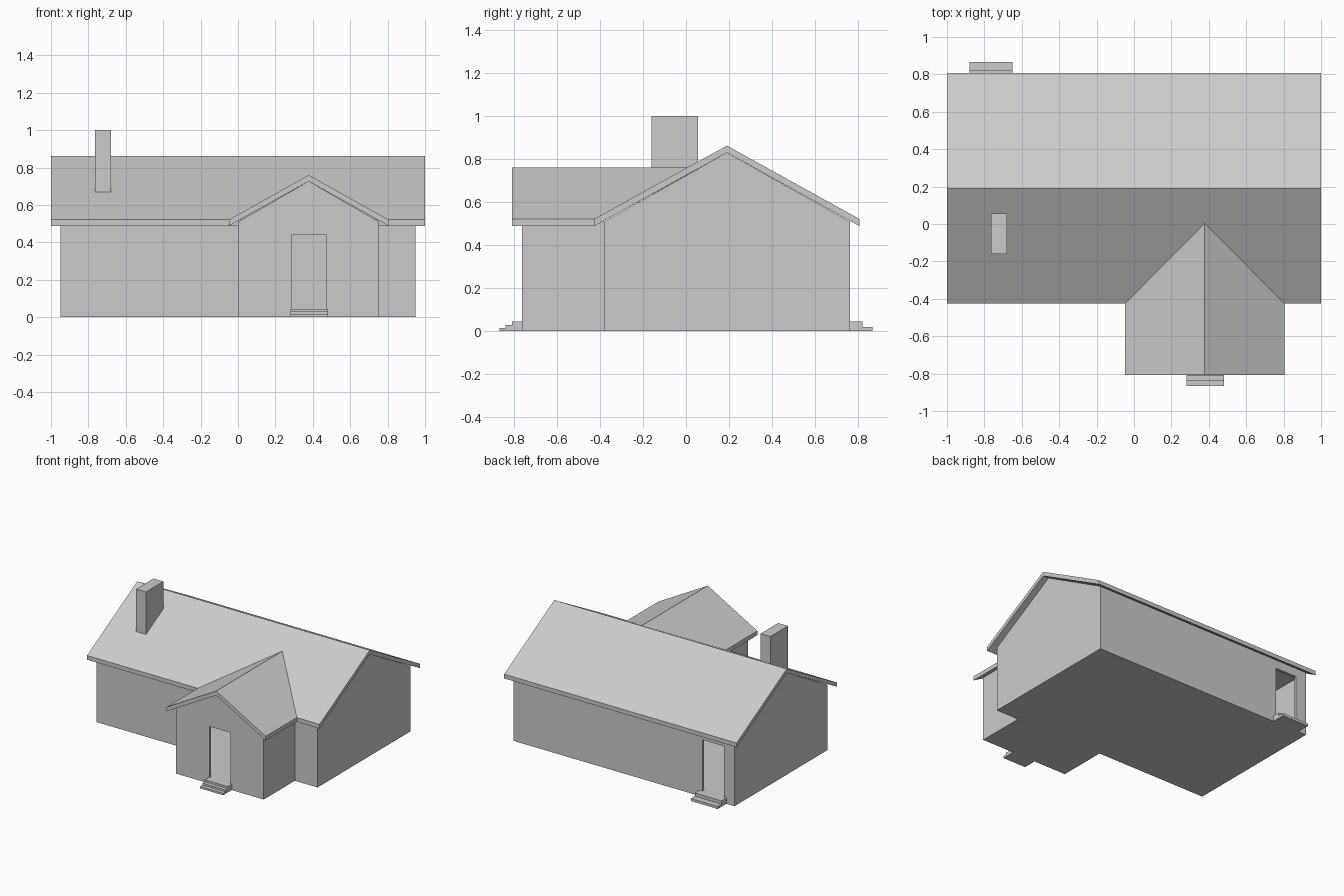
import bpy
import bmesh

cube = bpy.data.objects.get("Cube")
if cube:
    bpy.data.objects.remove(cube, do_unlink=True)

# One plain grey for the whole house
GREY = (0.6, 0.6, 0.6, 1)
grey = bpy.data.materials.new("light grey")
grey.use_nodes = True
grey.diffuse_color = GREY
grey.node_tree.nodes["Principled BSDF"].inputs["Base Color"].default_value = GREY


def prism(name, outline, axis, start, end):
    """Extrude a flat outline along an axis; start and end may vary per point."""
    def place(point, depth):
        u, v = point
        return {"x": (depth, u, v), "y": (u, depth, v), "z": (u, v, depth)}[axis]

    count = len(outline)
    starts = start if isinstance(start, list) else [start] * count
    ends = end if isinstance(end, list) else [end] * count
    bm = bmesh.new()
    a = [bm.verts.new(place(p, d)) for p, d in zip(outline, starts)]
    b = [bm.verts.new(place(p, d)) for p, d in zip(outline, ends)]
    bm.faces.new(a)
    bm.faces.new(b[::-1])
    for i in range(count):
        j = (i + 1) % count
        bm.faces.new((a[i], b[i], b[j], a[j]))
    bmesh.ops.recalc_face_normals(bm, faces=bm.faces)
    mesh = bpy.data.meshes.new(name)
    bm.to_mesh(mesh)
    bm.free()
    mesh.materials.append(grey)
    obj = bpy.data.objects.new(name, mesh)
    bpy.context.collection.objects.link(obj)
    return obj


def box(name, x0, x1, y0, y1, z0, z1):
    return prism(name, [(x0, y0), (x1, y0), (x1, y1), (x0, y1)], "z", z0, z1)


def roof_outline(mid, half, eave, ridge):
    """Bent slab seen from its gable end."""
    return [(mid - half, eave), (mid, ridge), (mid + half, eave),
            (mid + half, eave - THICK), (mid, ridge - THICK), (mid - half, eave - THICK)]


THICK = 0.033          # roof
WALL = 0.02
EAVE = 0.522
FLOOR = 0.045
DOOR_TOP = 0.443
SIDE = 0.95            # main block half length
FRONT, BACK = -0.38, 0.762
RIDGE_Y, RIDGE_Z = 0.19, 0.863
WING_L, WING_R, WING_FRONT = 0.0, 0.755, -0.762
WING_MID, WING_RIDGE = 0.378, 0.76
WALL_TOP = 0.51

# Roofs: the wing roof is mitred along the valleys
prism("main_roof", roof_outline(RIDGE_Y, 0.616, EAVE, RIDGE_Z), "x", -1, 1)
valley = [-0.426, 0.005, -0.426]
prism("wing_roof", roof_outline(WING_MID, 0.426, EAVE, WING_RIDGE), "y",
      -0.808, valley + valley)

# Main gable walls
gable = [(FRONT, 0), (BACK, 0), (BACK, WALL_TOP),
         (RIDGE_Y, RIDGE_Z - THICK), (FRONT, WALL_TOP)]
for name, x, inner in (("right_gable_wall", -SIDE, WALL - SIDE),
                       ("left_gable_wall", SIDE, SIDE - WALL)):
    prism(name, gable, "x", x, inner)

# Door walls, each with an open doorway
DOORS = {"front": (0.288, 0.47), "back": (-0.86, -0.675)}


def doorway(x0, x1):
    return [(x0, 0), (x0, DOOR_TOP), (x1, DOOR_TOP), (x1, 0)]


prism("wing_front_wall", [(WING_L, 0)] + doorway(*DOORS["front"]) +
      [(WING_R, 0), (WING_R, WALL_TOP), (WING_MID, WING_RIDGE - THICK), (WING_L, WALL_TOP)],
      "y", WING_FRONT, WING_FRONT + WALL)
prism("back_wall", [(-SIDE, 0)] + doorway(*DOORS["back"]) +
      [(SIDE, 0), (SIDE, WALL_TOP), (-SIDE, WALL_TOP)], "y", BACK - WALL, BACK)

# Plain walls
box("front_wall_right", -SIDE, WING_L + WALL, FRONT, FRONT + WALL, 0, WALL_TOP)
box("front_wall_left", WING_R - WALL, SIDE, FRONT, FRONT + WALL, 0, WALL_TOP)
box("wing_wall_right", WING_L, WING_L + WALL, WING_FRONT, FRONT, 0, WALL_TOP)
box("wing_wall_left", WING_R - WALL, WING_R, WING_FRONT, FRONT, 0, WALL_TOP)

# Floor and ceiling of the open L-shaped room
room = [(-SIDE, FRONT), (WING_L, FRONT), (WING_L, WING_FRONT), (WING_R, WING_FRONT),
        (WING_R, FRONT), (SIDE, FRONT), (SIDE, BACK), (-SIDE, BACK)]
inset = [(WALL, WALL), (WALL, WALL), (WALL, WALL), (-WALL, WALL),
         (-WALL, WALL), (-WALL, WALL), (-WALL, -WALL), (WALL, -WALL)]
room = [(x + dx, y + dy) for (x, y), (dx, dy) in zip(room, inset)]
prism("floor", room, "z", 0, FLOOR)
prism("ceiling", room, "z", 0.49, 0.5)

# Door steps as stair profiles
front_in, back_in = WING_FRONT + WALL, BACK - WALL
prism("front_steps", [(front_in, 0), (-0.867, 0), (-0.867, 0.015), (-0.838, 0.015),
                      (-0.838, 0.03), (-0.81, 0.03), (-0.81, FLOOR), (front_in, FLOOR)],
      "x", 0.28, 0.48)
prism("back_steps", [(back_in, 0), (0.867, 0), (0.867, 0.02), (0.82, 0.02),
                     (0.82, FLOOR), (back_in, FLOOR)], "x", -0.88, -0.65)

# Chimney
box("chimney", -0.765, -0.68, -0.16, 0.055, 0.64, 1.0)
